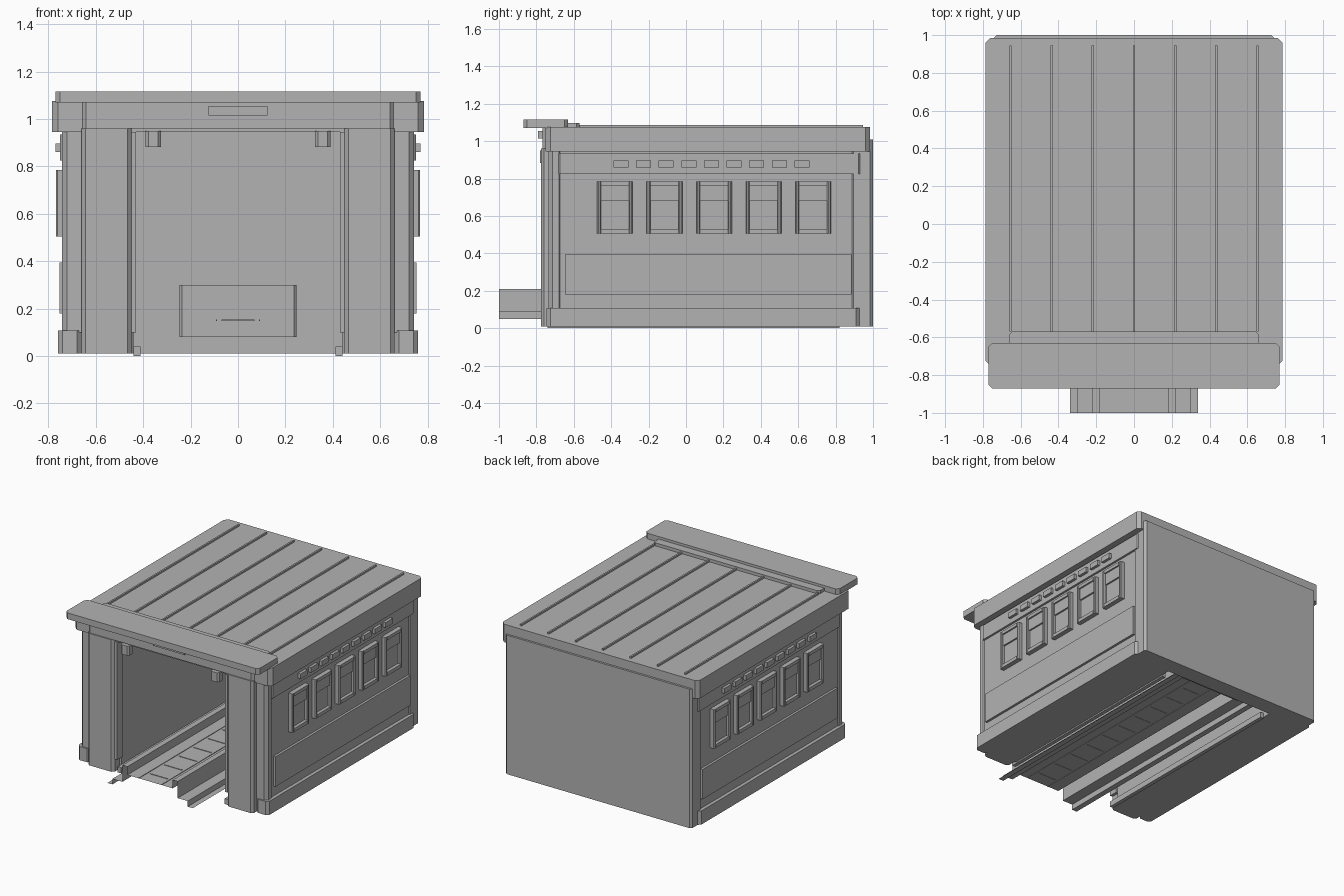
import bpy

cube = bpy.data.objects.get("Cube")
if cube:
    bpy.data.objects.remove(cube, do_unlink=True)

grey = bpy.data.materials.new("plain_grey")
grey.use_nodes = True
colour = (0.45, 0.45, 0.45, 1)
grey.diffuse_color = colour
grey.node_tree.nodes["Principled BSDF"].inputs["Base Color"].default_value = colour


def make(name, verts, faces, mirror=False):
    mesh = bpy.data.meshes.new(name)
    mesh.from_pydata(verts, [], faces)
    mesh.materials.append(grey)
    obj = bpy.data.objects.new(name, mesh)
    bpy.context.collection.objects.link(obj)
    if mirror:
        obj.modifiers.new("mirror", "MIRROR").use_mirror_merge = False
    return obj


def block(name, x, y, z, cut=0, mirror=False):
    """Upright block between x, y and z limits, plan corners cut off by `cut`."""
    (x0, x1), (y0, y1) = x, y
    if cut:
        plan = [(x0 + cut, y0), (x1 - cut, y0), (x1, y0 + cut), (x1, y1 - cut),
                (x1 - cut, y1), (x0 + cut, y1), (x0, y1 - cut), (x0, y0 + cut)]
    else:
        plan = [(x0, y0), (x1, y0), (x1, y1), (x0, y1)]
    n = len(plan)
    verts = [(px, py, pz) for pz in z for px, py in plan]
    faces = [tuple(reversed(range(n))), tuple(range(n, 2 * n))]
    faces += [(i, (i + 1) % n, (i + 1) % n + n, i + n) for i in range(n)]
    return make(name, verts, faces, mirror)


def sheet(name, profile, y0, y1, mirror=False):
    """Thin folded sheet: an x-z profile run along y."""
    n = len(profile)
    verts = [(x, y, z) for y in (y0, y1) for x, z in profile]
    return make(name, verts, [(i, i + n, i + n + 1, i + 1) for i in range(n - 1)], mirror)


# Side walls, front pillars and back wall
block("side_wall", (0.44, 0.735), (-0.72, 0.93), (0.01, 0.95), 0.025, True)
block("front_pillar", (0.45, 0.66), (-0.775, -0.6), (0.01, 0.96), 0.017, True)
block("corner_post", (0.6, 0.742), (-0.735, -0.66), (0.1, 0.95), 0.02, True)
block("back_wall", (-0.742, 0.742), (0.88, 1.0), (0.01, 1.01), 0.015)
block("door_guide", (0.43, 0.45), (-0.76, -0.7), (0.1, 0.945), 0, True)
block("floor_kerb", (0.412, 0.44), (-0.74, 0.82), (0.0, 0.04), 0, True)

# Wall trim
block("wall_base", (0.66, 0.76), (-0.745, 0.93), (0.01, 0.108), 0.02, True)
block("lower_panel", (0.72, 0.752), (-0.648, 0.885), (0.18, 0.395), 0, True)
block("upper_band", (0.7, 0.75), (-0.685, 0.935), (0.825, 0.935), 0.012, True)
for i in range(9):
    y = -0.348 + 0.121 * i
    block("vent", (0.74, 0.77), (y - 0.04, y + 0.04), (0.86, 0.897), 0, True)

# Windows: four frame bars, a raised upper sash and a recessed lower pane
for i in range(5):
    y = -0.38 + 0.265 * i
    for side in (-1, 1):
        ends = sorted((y + side * 0.075, y + side * 0.095))
        block("window_jamb", (0.72, 0.768), ends, (0.505, 0.785), 0.006, True)
    inner = (y - 0.075, y + 0.075)
    block("window_sill", (0.72, 0.768), inner, (0.505, 0.53), 0, True)
    block("window_head", (0.72, 0.768), inner, (0.762, 0.785), 0, True)
    block("upper_sash", (0.72, 0.757), inner, (0.68, 0.762), 0, True)
    block("lower_pane", (0.72, 0.745), inner, (0.53, 0.68), 0, True)

# Roof, ribs and front canopy
block("roof_slab", (-0.785, 0.785), (-0.75, 0.985), (0.945, 1.075), 0.025)
block("roof_fascia", (-0.657, 0.657), (-0.768, -0.7), (0.96, 1.075), 0.016)
block("canopy", (-0.77, 0.77), (-0.87, -0.63), (1.07, 1.115), 0.02)
block("canopy_back_step", (-0.66, 0.66), (-0.65, -0.57), (1.07, 1.097), 0.015)
for i in range(7):
    x = 0.218 * (i - 3)
    block("roof_rib", (x - 0.006, x + 0.006), (-0.57, 0.945), (1.07, 1.087))

# Front fittings
block("front_plate", (-0.125, 0.125), (-0.79, -0.76), (1.015, 1.055))
block("front_lamp", (0.325, 0.39), (-0.78, -0.72), (0.882, 0.95), 0.012, True)

# Track bed with stepped edges, joints and an end stop
edge = [(0.34, 0.05), (0.3, 0.05), (0.3, 0.09), (0.255, 0.09), (0.22, 0.09),
        (0.22, 0.21), (0.18, 0.21), (0.18, 0.15), (0.09, 0.15), (0, 0.15)]
sheet("track_bed", edge, -1.0, 0.84, True)
block("deck_strip", (0.088, 0.092), (-1.0, 0.84), (0.148, 0.154), 0, True)
for i in range(11):
    y = -0.9 + 0.165 * i
    block("deck_joint", (-0.07, 0.07), (y - 0.003, y + 0.003), (0.148, 0.154))
block("end_stop", (-0.247, 0.247), (0.78, 0.9), (0.08, 0.3), 0.01)
